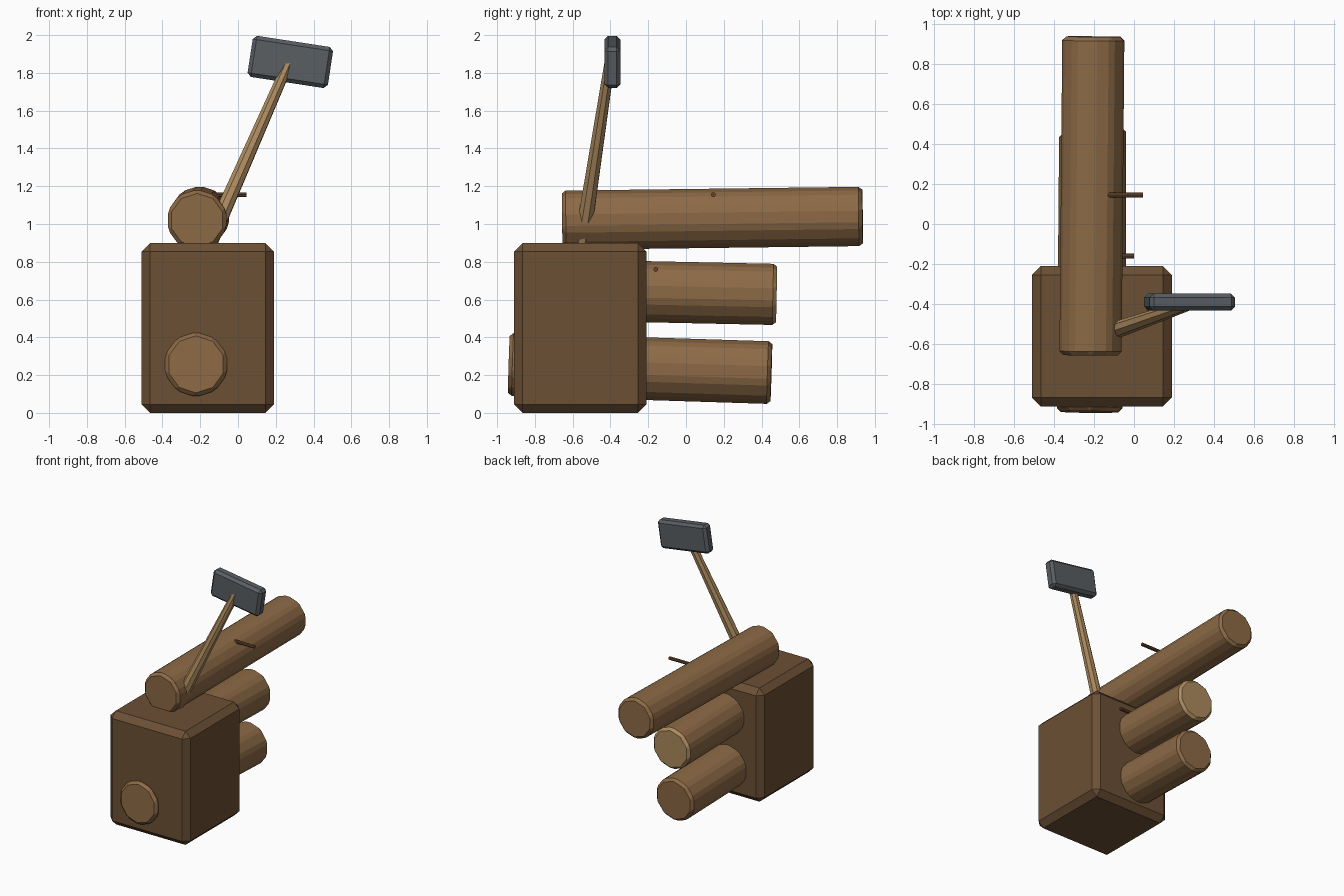
import bpy, math
from mathutils import Vector, Matrix

if "Cube" in bpy.data.objects:
    bpy.data.objects.remove(bpy.data.objects["Cube"])


def material(name, rgb):
    m = bpy.data.materials.new(name)
    m.diffuse_color = (*rgb, 1)
    m.use_nodes = True
    m.node_tree.nodes["Principled BSDF"].inputs["Base Color"].default_value = m.diffuse_color
    return m


BARK = material("dark bark", (0.150, 0.080, 0.035))
WOOD = material("log brown", (0.265, 0.144, 0.060))
TAN = material("handle tan", (0.42, 0.262, 0.115))
STEEL = material("steel grey", (0.102, 0.112, 0.124))
TWIG = material("twig brown", (0.13, 0.06, 0.025))


def bevel(ob, width):
    mod = ob.modifiers.new("bevel", "BEVEL")
    mod.width = width
    mod.segments = 1
    mod.limit_method = "ANGLE"
    mod.angle_limit = math.radians(30)


def box(name, center, size, mat, width, tilt=0.0):
    bpy.ops.mesh.primitive_cube_add(size=1)
    ob = bpy.context.object
    ob.name = name
    ob.data.transform(Matrix.Diagonal((*size, 1)))
    ob.location = center
    ob.rotation_euler = (0, tilt, 0)
    ob.data.materials.append(mat)
    bevel(ob, width)
    return ob


def rod(name, start, end, r1, r2, sides, mat, width=0.0):
    """Tapered cylinder between two points."""
    a, b = Vector(start), Vector(end)
    bpy.ops.mesh.primitive_cone_add(vertices=sides, radius1=r1, radius2=r2,
                                    depth=(b - a).length)
    ob = bpy.context.object
    ob.name = name
    ob.location = (a + b) / 2
    ob.rotation_mode = "QUATERNION"
    ob.rotation_quaternion = (b - a).to_track_quat("Z", "Y")
    ob.data.materials.append(mat)
    if width:
        bevel(ob, width)
    return ob


# Chopping block
box("chopping_block", (-0.16, -0.56, 0.45), (0.70, 0.70, 0.90), BARK, 0.045)

# Stacked logs
rod("top_log", (-0.217, -0.655, 1.02), (-0.203, 0.935, 1.04), 0.163, 0.163, 10, WOOD, 0.02)
middle = rod("middle_log", (-0.20, -0.85, 0.655), (-0.20, 0.48, 0.627), 0.168, 0.168, 10, WOOD, 0.02)
rod("bottom_log", (-0.222, -0.938, 0.257), (-0.21, 0.452, 0.213), 0.172, 0.172, 10, WOOD, 0.02)

# Pale sawn end of the middle log
middle.data.materials.append(TAN)
for p in middle.data.polygons:
    if p.normal.z > 0.9:
        p.material_index = 1

# Twig stubs
rod("upper_twig", (-0.14, 0.145, 1.155), (0.045, 0.145, 1.155), 0.013, 0.013, 8, TWIG)
rod("lower_twig", (-0.16, -0.16, 0.76), (0.0, -0.16, 0.76), 0.013, 0.013, 8, TWIG)

# Hammer
rod("hammer_handle", (-0.165, -0.555, 0.87), (0.275, -0.402, 1.87), 0.046, 0.029, 8, TAN)
box("hammer_head", (0.277, -0.39, 1.858), (0.43, 0.085, 0.22), STEEL, 0.02, math.radians(8.7))
